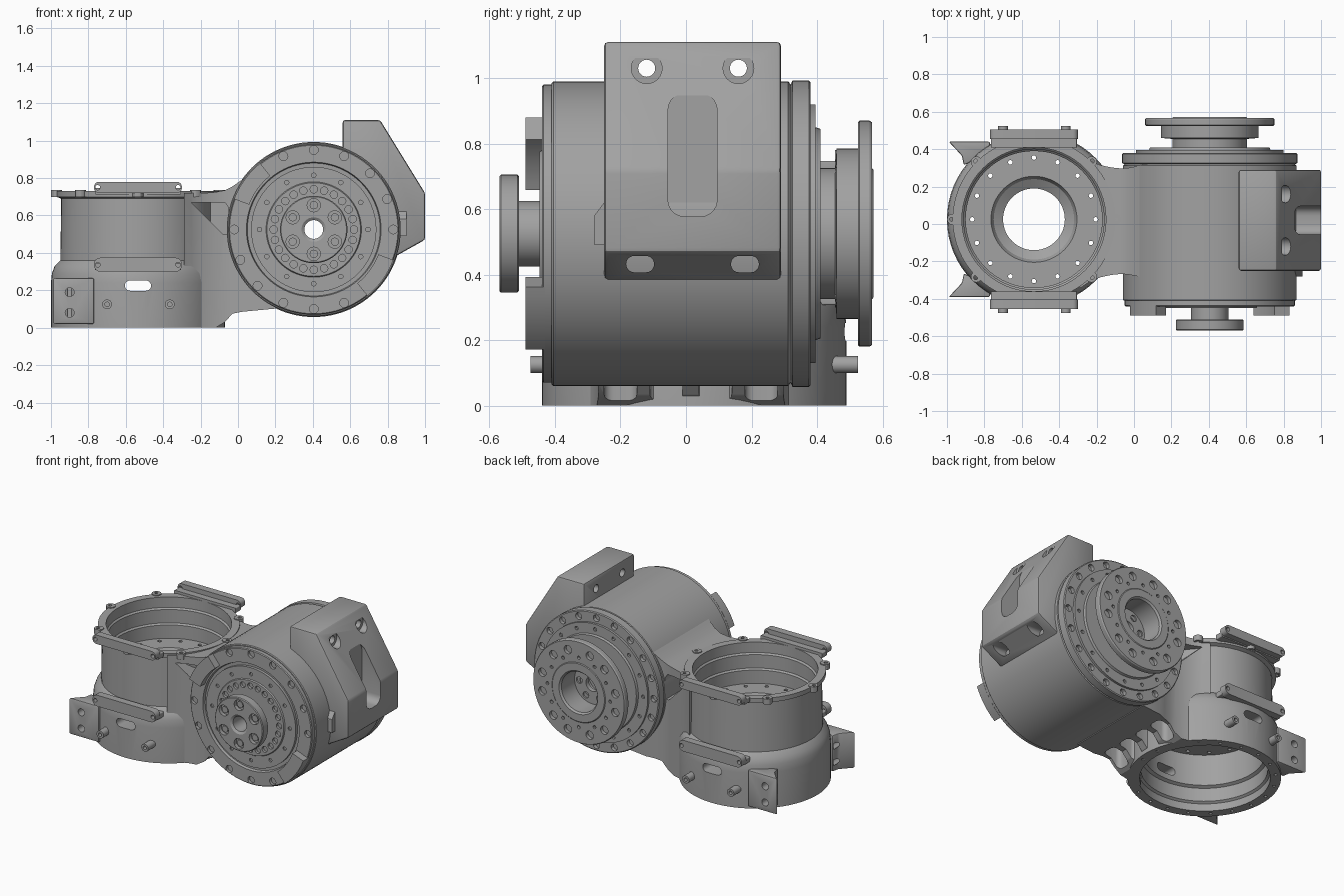
import bpy, bmesh
from math import sin, cos, pi, radians

cube = bpy.data.objects.get("Cube")
if cube:
    bpy.data.objects.remove(cube, do_unlink=True)

metal = bpy.data.materials.new("grey_metal")
metal.use_nodes = True
grey = (0.36, 0.36, 0.36, 1)
metal.diffuse_color = grey
metal.node_tree.nodes["Principled BSDF"].inputs["Base Color"].default_value = grey

# Shared layout: barrel axis (x, y), drum axis (x, z)
BX, BY = -0.535, 0.025
DX, DZ = 0.405, 0.525


def finish(name, bm):
    bmesh.ops.recalc_face_normals(bm, faces=bm.faces[:])
    mesh = bpy.data.meshes.new(name)
    bm.to_mesh(mesh)
    bm.free()
    mesh.materials.append(metal)
    ob = bpy.data.objects.new(name, mesh)
    bpy.context.collection.objects.link(ob)
    return ob


def activate(ob):
    bpy.ops.object.select_all(action='DESELECT')
    ob.select_set(True)
    bpy.context.view_layer.objects.active = ob


def place(axis, a, b, h):
    return {'x': (h, a, b), 'y': (a, h, b), 'z': (a, b, h)}[axis]


def prisms(name, outlines, axis, lo, hi):
    """Extrude each 2D outline along an axis, all in one object."""
    bm = bmesh.new()
    for pts in outlines:
        ends = [[bm.verts.new(place(axis, a, b, h)) for a, b in pts] for h in (lo, hi)]
        bm.faces.new(ends[0])
        bm.faces.new(ends[1])
        for i in range(len(pts)):
            j = (i + 1) % len(pts)
            bm.faces.new((ends[0][i], ends[0][j], ends[1][j], ends[1][i]))
    return finish(name, bm)


def lathe(name, profile, axis, ca, cb, seg=64):
    """Revolve a closed (radius, height) profile around an axis."""
    bm = bmesh.new()
    rings = []
    for k in range(seg):
        t = 2 * pi * k / seg
        rings.append([bm.verts.new(place(axis, ca + r * cos(t), cb + r * sin(t), h))
                      for r, h in profile])
    n = len(profile)
    for k in range(seg):
        p, q = rings[k], rings[(k + 1) % seg]
        for i in range(n):
            j = (i + 1) % n
            bm.faces.new((p[i], p[j], q[j], q[i]))
    return finish(name, bm)


def circle(ca, cb, r, n=16):
    return [(ca + r * cos(2 * pi * i / n), cb + r * sin(2 * pi * i / n)) for i in range(n)]


def ring(ca, cb, radius, r, count, start=0, skip=()):
    out = []
    for i in range(count):
        if i not in skip:
            t = radians(start) + 2 * pi * i / count
            out.append(circle(ca + radius * cos(t), cb + radius * sin(t), r, 12))
    return out


def rounded(ca, cb, w, h, r):
    pts = []
    for k, (sa, sb) in enumerate(((1, 1), (-1, 1), (-1, -1), (1, -1))):
        for i in range(6):
            t = (k + i / 5) * pi / 2
            pts.append((ca + sa * (w / 2 - r) + r * cos(t), cb + sb * (h / 2 - r) + r * sin(t)))
    return pts


def sector(a0, a1, r0, r1):
    angles = [radians(a0 + (a1 - a0) * i / 8) for i in range(9)]
    outer = [(DX + r1 * cos(t), DZ + r1 * sin(t)) for t in angles]
    return outer + [(DX + r0 * cos(t), DZ + r0 * sin(t)) for t in reversed(angles)]


def cut(ob, outlines, axis, lo, hi):
    cutter = prisms("cutter", outlines, axis, lo, hi)
    cutter.hide_render = True
    mod = ob.modifiers.new("cut", 'BOOLEAN')
    mod.operation, mod.solver, mod.object = 'DIFFERENCE', 'EXACT', cutter
    activate(ob)
    bpy.ops.object.modifier_apply(modifier=mod.name)
    bpy.data.objects.remove(cutter, do_unlink=True)


def bevel(ob, width):
    mod = ob.modifiers.new("soft_edges", 'BEVEL')
    mod.width, mod.segments, mod.limit_method = width, 2, 'ANGLE'
    activate(ob)
    bpy.ops.object.modifier_apply(modifier=mod.name)


# Upright open barrel with a stepped bore and an inner floor
barrel = lathe("barrel", [
    (.465, 0), (.465, .24), (.46, .29), (.445, .33), (.415, .36), (.41, .69), (.435, .7),
    (.435, .73), (.385, .73), (.385, .66), (.375, .65), (.375, .56), (.365, .55), (.365, .46),
    (.23, .46), (.215, .43), (.165, .4), (.165, .37), (.365, .37), (.365, .16), (.385, .15),
    (.385, .06), (.4, .05), (.4, 0)], 'z', BX, BY)
cut(barrel, [rounded(BX, .225, .14, .055, .027)], 'y', -1, 1)
cut(barrel, ring(BX, BY, .33, .012, 16), 'z', .3, .6)
cut(barrel, ring(BX, BY, .433, .01, 20, 9), 'z', -.1, .03)

# Small lugs round the barrel rim
lugs = prisms("rim_lugs", ring(BX, BY, .435, .03, 8), 'z', .698, .736)
cut(lugs, ring(BX, BY, .44, .011, 8), 'z', .6, .8)

# Clamp bars, their arms, bosses and mounting ears on both sides of the barrel
for side, s in (("front", -1), ("back", 1)):
    def span(a, b):
        return sorted((BY + s * a, BY + s * b))
    for level, z, h, arm in (("upper", .75, .06, .73), ("lower", .337, .075, .325)):
        bar = prisms(f"{side}_{level}_bar", [rounded(BX, z, .47, h, h * .45)], 'y', *span(.43, .48))
        cut(bar, [circle(BX + d, z, .013) for d in (-.215, .215)], 'y', -1, 1)
        prisms(f"{side}_{level}_bar_arm", [rounded(BX, arm, .46, .035, .005)], 'y', *span(.385, .44))
    bosses = prisms(f"{side}_bosses", [circle(BX + d, .125, .026) for d in (-.165, .17)],
                    'y', *span(.41, .5))
    cut(bosses, [circle(BX + d, .125, .012) for d in (-.165, .17)], 'y', *span(.47, .6))
    ear = prisms(f"{side}_ear", [[(-.99, BY + s * .415), (-.77, BY + s * .415),
                                  (-.77, BY + s * .35), (-.91, BY + s * .29), (-.92, BY + s * .34)]],
                 'z', .02, .265)
    bevel(ear, .008)
    cut(ear, [circle(-.9, z, .024) for z in (.08, .19)], 'y', *span(.3, .6))

# Neck joining barrel and drum, lofted through cross-sections
stations = [(-.29, .36, 0, .72), (-.24, .325, 0, .72), (-.18, .3, 0, .72), (-.12, .287, 0, .725),
            (-.07, .282, .03, .735), (-.03, .285, .075, .755), (.02, .295, .085, .79),
            (.07, .31, .09, .835), (.2, .31, .102, .9)]
bm = bmesh.new()
loops = [[bm.verts.new((x, .015 + sy * w, z)) for sy, z in ((-1, lo), (1, lo), (1, hi), (-1, hi))]
         for x, w, lo, hi in stations]
for p, q in zip(loops, loops[1:]):
    for i in range(4):
        j = (i + 1) % 4
        bm.faces.new((p[i], p[j], q[j], q[i]))
bm.faces.new(loops[0])
bm.faces.new(loops[-1])
neck = finish("neck", bm)
cut(neck, [circle(BX, BY, .392, 64)], 'z', -1, 2)
pocket = [(-.25, .67), (-.07, .67), (-.05, .64), (-.05, .5), (-.08, .5)]
for lo, hi in ((-.6, -.11), (.14, .6)):
    cut(neck, [pocket], 'y', lo, hi)
cut(neck, [rounded(-.03, y, .13, .1, .03) for y in (-.2, -.06, .09, .23)], 'z', -.2, .24)

# Sideways drum
drum = lathe("drum", [(.465, -.405), (.465, .312), (.455, .32), (.05, .32), (.05, -.41), (.46, -.41)],
             'y', DX, DZ, 96)

# Front cover plate with bolt circle
front_cover = lathe("front_cover", [(.455, -.41), (.455, -.435), (.45, -.44), (.36, -.44),
                                    (.355, -.422), (.3, -.42), (.3, -.405)], 'y', DX, DZ, 96)
cut(front_cover, ring(DX, DZ, .425, .024, 16, 0, (6, 7, 14, 15)), 'y', -.6, -.42)
prisms("front_pads", [sector(129, 159, .37, .456), sector(-51, -21, .37, .456)], 'y', -.49, -.43)

# Front rotor and output hub
rotor = lathe("front_rotor", [(.335, -.41), (.335, -.44), (.255, -.44), (.25, -.448), (.1, -.448),
                              (.1, -.405), (.3, -.405)], 'y', DX, DZ)
cut(rotor, ring(DX, DZ, .215, .02, 24) + ring(DX, DZ, .29, .012, 12), 'y', -.6, -.43)
front_hub = lathe("front_hub", [(.1, -.42), (.1, -.51), (.175, -.51), (.18, -.515), (.18, -.565),
                                (.175, -.57), (.065, -.57), (.05, -.56), (.05, -.4)], 'y', DX, DZ)
cut(front_hub, ring(DX, DZ, .13, .036, 6, 30), 'y', -.7, -.545)
prisms("front_hub_screws", ring(DX, DZ, .13, .022, 6, 30), 'y', -.558, -.54)

# Back flange with stepped rings
back_flange = lathe("back_flange", [(.455, .31), (.455, .32), (.468, .325), (.468, .375), (.462, .38),
                                    (.395, .38), (.395, .395), (.325, .395), (.32, .41), (.1, .41),
                                    (.1, .31)], 'y', DX, DZ, 96)
cut(back_flange, ring(DX, DZ, .43, .023, 20), 'y', .355, .6)
cut(back_flange, ring(DX, DZ, .36, .012, 16), 'y', .38, .6)

# Back output wheel
back_wheel = lathe("back_wheel", [(.2, .4), (.2, .455), (.26, .46), (.26, .525), (.34, .525),
                                  (.345, .53), (.345, .56), (.34, .568), (.2, .568), (.195, .572),
                                  (.145, .572), (.135, .56), (.135, .4)], 'y', DX, DZ)
angles = [a + d for a in range(0, 360, 60) for d in (-13, 13)]
cut(back_wheel, [circle(DX + .28 * cos(radians(a)), DZ + .28 * sin(radians(a)), .028)
                 for a in angles], 'y', .545, .7)
cut(back_wheel, ring(DX, DZ, .235, .011, 12), 'y', .55, .7)

# Bearing face deep in the back bore
bearing = lathe("bore_face", [(.15, .39), (.15, .42), (.05, .42), (.05, .39)], 'y', DX, DZ)
cut(bearing, ring(DX, DZ, .1, .022, 6), 'y', .405, .6)

# Mounting block on the drum's outer side
block = prisms("mount_block", [[(.56, 1.11), (.76, 1.11), (1, .72), (1, .47), (.83, .375), (.56, .6)]],
               'y', -.25, .29)
bevel(block, .012)
cut(block, [rounded(.02, .765, .15, .375, .05)], 'x', .86, 1.2)
cut(block, [circle(y, 1.03, .047, 24) for y in (-.12, .16)], 'x', .79, 1.2)
cut(block, [circle(y, 1.03, .026, 24) for y in (-.12, .16)], 'x', .4, 1.2)
cut(block, [rounded(y, .432, .085, .05, .024) for y in (-.14, .18)], 'x', .8, 1.2)
prisms("block_foot", [[(-.24, .63), (-.25, .62), (-.28, .58), (-.28, .49), (-.24, .49)]], 'x', .8, .9)

# Smooth the round surfaces and keep the edges crisp
for ob in [o for o in bpy.context.scene.objects if o.type == 'MESH' and metal.name in o.data.materials]:
    activate(ob)
    bpy.ops.object.shade_smooth_by_angle(angle=radians(30))
